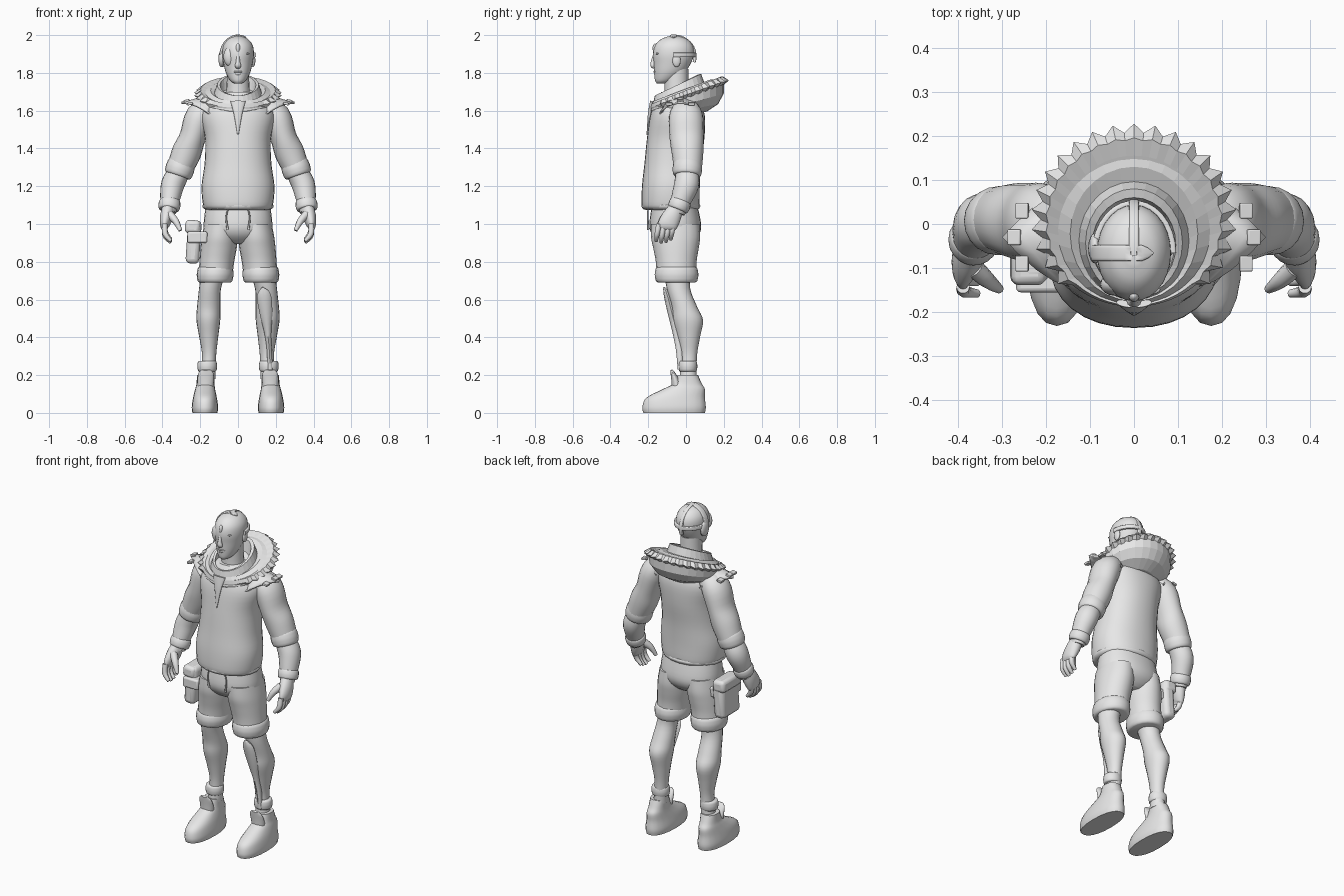
import bpy, bmesh
from math import sin, cos, pi, radians, copysign
from mathutils import Vector

if "Cube" in bpy.data.objects:
    bpy.data.objects.remove(bpy.data.objects["Cube"], do_unlink=True)

grey = bpy.data.materials.new("plain grey")
grey.use_nodes = True
grey.diffuse_color = (.8, .8, .8, 1)
grey.node_tree.nodes["Principled BSDF"].inputs["Base Color"].default_value = grey.diffuse_color

smooth_parts = []
SIDES = (("left", 1), ("right", -1))


def finish(name, mesh_data, smooth=True):
    """Turn a bmesh into a named object with the grey material."""
    bmesh.ops.recalc_face_normals(mesh_data, faces=mesh_data.faces)
    mesh = bpy.data.meshes.new(name)
    mesh_data.to_mesh(mesh)
    mesh_data.free()
    mesh.materials.append(grey)
    part = bpy.data.objects.new(name, mesh)
    bpy.context.collection.objects.link(part)
    if smooth:
        smooth_parts.append(part)
    return part


def skin(name, rings, closed=True, caps=True, smooth=True):
    """Bridge a list of point rings into a surface."""
    mesh_data = bmesh.new()
    loops = [[mesh_data.verts.new(point) for point in ring] for ring in rings]
    count = len(loops[0])
    for lower, upper in zip(loops, loops[1:]):
        for i in range(count if closed else count - 1):
            j = (i + 1) % count
            mesh_data.faces.new((lower[i], lower[j], upper[j], upper[i]))
    if closed and caps:
        mesh_data.faces.new(loops[0])
        mesh_data.faces.new(loops[-1])
    return finish(name, mesh_data, smooth)


def refine(sections, steps):
    """Smoothly interpolate sections of x, y, z and two radii."""
    rows = [Vector(section) for section in sections]
    result = []
    for i in range(len(rows) - 1):
        before, start = rows[max(i - 1, 0)], rows[i]
        end, after = rows[i + 1], rows[min(i + 2, len(rows) - 1)]
        for step in range(steps):
            t = step / steps
            result.append(start + (end - before) * (t / 2)
                          + (before * 2 - start * 5 + end * 4 - after) * (t * t / 2)
                          + (start * 3 - before - end * 3 + after) * (t ** 3 / 2))
    return result + [rows[-1]]


def tube(name, sections, side=1, level=False, across=(1, 0, 0), power=2, sides=20, steps=4):
    """Loft elliptical sections along a path; level keeps them horizontal."""
    rows = refine(sections, steps)
    centres = [Vector((row[0] * side, row[1], row[2])) for row in rows]
    rings = []
    for i, (row, centre) in enumerate(zip(rows, centres)):
        along = Vector((0, 0, 1))
        if not level:
            along = (centres[min(i + 1, len(rows) - 1)] - centres[max(i - 1, 0)]).normalized()
        u = Vector(across)
        u = (u - along * u.dot(along)).normalized()
        v = along.cross(u)
        ring = []
        for k in range(sides):
            c, s = cos(2 * pi * k / sides), sin(2 * pi * k / sides)
            c, s = (copysign(abs(w) ** (2 / power), w) for w in (c, s))
            ring.append(centre + u * c * max(row[3], .002) + v * s * max(row[4], .002))
        rings.append(ring)
    return skin(name, rings)


def cuff(name, start, end, radius_x, radius_y, side=1, level=False):
    """Puffy band between two points."""
    start, end = Vector(start), Vector(end)
    sections = [(*start.lerp(end, t), radius_x * k, radius_y * k)
                for t, k in ((0, .85), (.1, .95), (.4, 1), (.6, 1), (.9, .95), (1, .85))]
    return tube(name, sections, side, level, steps=2)


def blob(name, centre, size):
    mesh_data = bmesh.new()
    bmesh.ops.create_uvsphere(mesh_data, u_segments=16, v_segments=10, radius=1)
    part = finish(name, mesh_data)
    part.location, part.scale = centre, size
    return part


def box(name, centre, size, tilt=0, bevel=.01):
    mesh_data = bmesh.new()
    bmesh.ops.create_cube(mesh_data, size=1)
    bmesh.ops.scale(mesh_data, vec=size, verts=mesh_data.verts)
    part = finish(name, mesh_data)
    part.location = centre
    part.rotation_euler.y = radians(tilt)
    rounding = part.modifiers.new("rounding", "BEVEL")
    rounding.width, rounding.segments = bevel, 3
    return part


# Sweater and shorts
tube("sweater", [(0, -.08, 1.08, .17, .14), (0, -.082, 1.1, .185, .153), (0, -.08, 1.2, .193, .153),
                 (0, -.07, 1.32, .177, .15), (0, -.055, 1.45, .174, .152), (0, -.045, 1.57, .195, .145),
                 (0, -.045, 1.64, .16, .12), (0, -.05, 1.7, .08, .08)], level=True, power=2.2, sides=32)
cuff("sweater_hem", (0, -.08, 1.075), (0, -.08, 1.115), .188, .155, level=True)
tube("neck_slit", [(0, -.178, 1.65, .04, .012), (0, -.193, 1.58, .022, .009), (0, -.205, 1.47, .003, .004)])
tube("hips", [(0, -.06, 1.1, .17, .12), (0, -.057, 1, .182, .137), (0, -.055, .95, .17, .128),
              (0, -.053, .915, .125, .1), (0, -.05, .895, .07, .07)], level=True, power=2.2, sides=28)

for label, side in SIDES:
    # Shorts legs, calves and boots
    tube(label + "_shorts_leg", [(.092, -.057, 1, .087, .128), (.097, -.055, .93, .095, .13),
                                 (.103, -.053, .87, .096, .12), (.112, -.052, .8, .092, .108),
                                 (.12, -.05, .72, .09, .105)], side, True)
    cuff(label + "_shorts_cuff", (.122, -.05, .69), (.12, -.05, .775), .097, .115, side, True)
    tube(label + "_leg", [(.125, -.045, .76, .07, .075), (.148, -.04, .66, .058, .062),
                          (.155, -.008, .56, .062, .068), (.157, .01, .49, .063, .08),
                          (.155, .014, .4, .05, .06), (.153, .015, .3, .037, .043),
                          (.16, .012, .18, .04, .045)], side, True)
    cuff(label + "_ankle_cuff", (.163, .01, .22), (.163, .01, .275), .052, .05, side, True)
    tube(label + "_boot", [(.175, -.063, 0, .066, .163), (.175, -.063, .03, .07, .168),
                           (.175, -.055, .08, .063, .155), (.174, -.012, .125, .053, .112),
                           (.172, .008, .155, .048, .075), (.17, .01, .2, .047, .054)], side, True, power=2.3)
    tube(label + "_boot_tongue", [(.172, -.045, .12, .04, .03), (.171, -.056, .17, .043, .022),
                                  (.17, -.07, .21, .04, .012), (.17, -.078, .228, .024, .006)], side)
    # Sleeves, forearms and cuffs
    tube(label + "_sleeve", [(.13, -.005, 1.62, .055, .06), (.2, .0, 1.57, .077, .09), (.24, .003, 1.46, .07, .09),
                             (.272, .008, 1.38, .078, .084), (.305, .01, 1.3, .07, .075)], side)
    cuff(label + "_elbow_cuff", (.295, .01, 1.33), (.32, .005, 1.255), .076, .078, side)
    tube(label + "_forearm", [(.315, .005, 1.27, .058, .06), (.345, .003, 1.21, .062, .066),
                              (.36, -.025, 1.13, .052, .055), (.367, -.05, 1.06, .038, .044)], side)
    cuff(label + "_wrist_cuff", (.36, -.025, 1.125), (.366, -.045, 1.075), .058, .058, side)
    # Hands
    tube(label + "_palm", [(.367, -.05, 1.09, .033, .038), (.378, -.075, 1.04, .035, .05),
                           (.388, -.097, .995, .025, .052), (.386, -.102, .972, .014, .044)], side)
    for finger in range(4):
        y = -.065 - finger * .026
        drop = (.0, .012, .016, .008)[finger]
        tube(f"{label}_finger_{finger + 1}", [(.388, y, 1, .015, .015), (.385, y - .01, .955 - drop, .015, .014),
                                              (.355, y - .015, .918 - drop, .009, .009)], side, sides=10)
    tube(label + "_thumb", [(.362, -.1, 1.05, .022, .024), (.33, -.13, 1.015, .018, .018),
                            (.305, -.148, .965, .01, .01)], side, sides=10)
    # Shoulder flaps with small tabs
    rows = ((.13, .09, 1.58, .115), (.2, .105, 1.57, .103), (.25, .112, 1.565, .092), (.3, .115, 1.57, .078))
    flap = skin(label + "_shoulder_flap",
                [[(side * (x - abs(a) * .013 * i), -.03 + wide * sin(a * pi / 9), base + high * cos(a * pi / 9))
                  for a in range(-4, 5)] for i, (x, wide, base, high) in enumerate(rows)], closed=False)
    flap.modifiers.new("thickness", "SOLIDIFY").thickness = .012
    for number, y in enumerate((-.09, -.03, .03)):
        box(f"{label}_flap_tab_{number + 1}", (side * (.272 - abs(y + .03) * .3), y, 1.652 - abs(y + .03) * .25),
            (.03, .035, .014), side * 12, .003)
    # Waist cord, ears and eyes
    tube(label + "_waist_cord", [(.045, -.2, 1.1, .004, .004), (.062, -.202, 1.04, .004, .004),
                                 (.055, -.2, .97, .006, .006)], side, sides=8)
    blob(label + "_ear", (side * .08, -.05, 1.865), (.012, .022, .034))
    blob(label + "_eye", (side * .033, -.146, 1.885), (.016, .01, .007))
    blob(label + "_brow", (side * .032, -.149, 1.902), (.028, .012, .007))

# Shin guard on one leg
tube("left_shin_guard", [(.13, -.118, .665, .004, .004), (.137, -.1, .625, .036, .018), (.148, -.075, .53, .034, .022),
                         (.158, -.05, .42, .018, .02), (.166, -.035, .33, .013, .018),
                         (.17, -.03, .23, .014, .014)], sides=8)

# Hip pouch
box("hip_pouch", (-.235, -.05, .905), (.072, .17, .23), 4, .025)
box("pouch_flap", (-.24, -.05, .985), (.08, .178, .07), 4, .02)
box("pouch_strap", (-.215, -.07, .93), (.105, .17, .06), 0, .01)


def hood_ring(radius, back, front, z_back, z_front, count=28, teeth=0):
    """Tilted ring around the neck, optionally with a toothed outline."""
    ring = []
    for k in range(count):
        angle = 2 * pi * k / count
        spread = 1 + (teeth * (k % 2) if sin(angle) > -.75 else 0)
        t = (1 + sin(angle)) / 2
        ring.append((radius * spread * cos(angle),
                     (front + back) / 2 + (back - front) / 2 * spread * sin(angle),
                     z_front + (z_back - z_front) * t))
    return ring


# Hood, collar and toothed fur trim
skin("hood", [hood_ring(*row) for row in (
    (.09, .04, -.15, 1.69, 1.6), (.12, .095, -.165, 1.75, 1.64), (.145, .13, -.175, 1.765, 1.65),
    (.19, .18, -.185, 1.765, 1.625), (.205, .2, -.188, 1.745, 1.6), (.2, .2, -.18, 1.69, 1.585),
    (.17, .17, -.17, 1.635, 1.57), (.12, .11, -.14, 1.595, 1.56))], smooth=False)
skin("collar", [hood_ring(*row) for row in (
    (.085, .03, -.14, 1.66, 1.6), (.095, .06, -.155, 1.79, 1.68), (.11, .08, -.165, 1.795, 1.68),
    (.13, .1, -.178, 1.74, 1.62))], caps=False, smooth=False)
skin("fur_trim", [hood_ring(*row, count=60, teeth=teeth) for row, teeth in (
    ((.165, .155, -.175, 1.768, 1.63), 0), ((.195, .19, -.185, 1.782, 1.635), .03),
    ((.212, .208, -.188, 1.76, 1.615), .1), ((.198, .193, -.182, 1.735, 1.595), .02))], smooth=False)

# Head and face
tube("neck", [(0, -.045, 1.6, .075, .075), (0, -.05, 1.7, .062, .064), (0, -.052, 1.82, .058, .064)], level=True)
tube("head", [(0, -.125, 1.745, .022, .03), (0, -.112, 1.76, .042, .052), (0, -.088, 1.8, .064, .08),
              (0, -.073, 1.85, .077, .098), (0, -.066, 1.9, .084, .109), (0, -.064, 1.945, .078, .1),
              (0, -.063, 1.978, .054, .07), (0, -.063, 1.994, .02, .028)], level=True, sides=28)
tube("nose", [(0, -.166, 1.895, .008, .008), (0, -.174, 1.86, .011, .012), (0, -.175, 1.838, .017, .013),
              (0, -.165, 1.826, .01, .006)], sides=12)
blob("upper_lip", (0, -.162, 1.806), (.025, .01, .006))
blob("lower_lip", (0, -.159, 1.794), (.021, .01, .007))
blob("chin", (0, -.146, 1.764), (.024, .018, .016))

# Head gear
arc = [radians(angle) for angle in range(0, 181, 12)]
tube("crown_band", [(0, -.064 + .112 * cos(a * .62 - .3), 1.888 + .107 * sin(a * .62 - .3), .011, .008)
                    for a in arc], power=4, steps=1)
tube("side_strap", [(.092 * cos(a * .65 + 1.1), -.066, 1.888 + .108 * sin(a * .65 + 1.1),
                     .007, min(.002 + a * .05, .018)) for a in arc], power=4, steps=1)
tube("back_circlet", [(.088 * cos(a), -.066 + .112 * sin(a), 1.895, .012, .008) for a in arc],
     across=(0, 0, 1), power=4, steps=1)
blob("eye_plate", (-.043, -.137, 1.885), (.034, .026, .05))
blob("ear_guard", (-.088, -.055, 1.875), (.016, .035, .045))
blob("brow_gem", (0, -.163, 1.93), (.012, .014, .025))

# Smooth shading with sharp creases kept
bpy.ops.object.select_all(action="DESELECT")
for part in smooth_parts:
    part.select_set(True)
bpy.context.view_layer.objects.active = smooth_parts[0]
bpy.ops.object.shade_smooth_by_angle(angle=radians(50))
